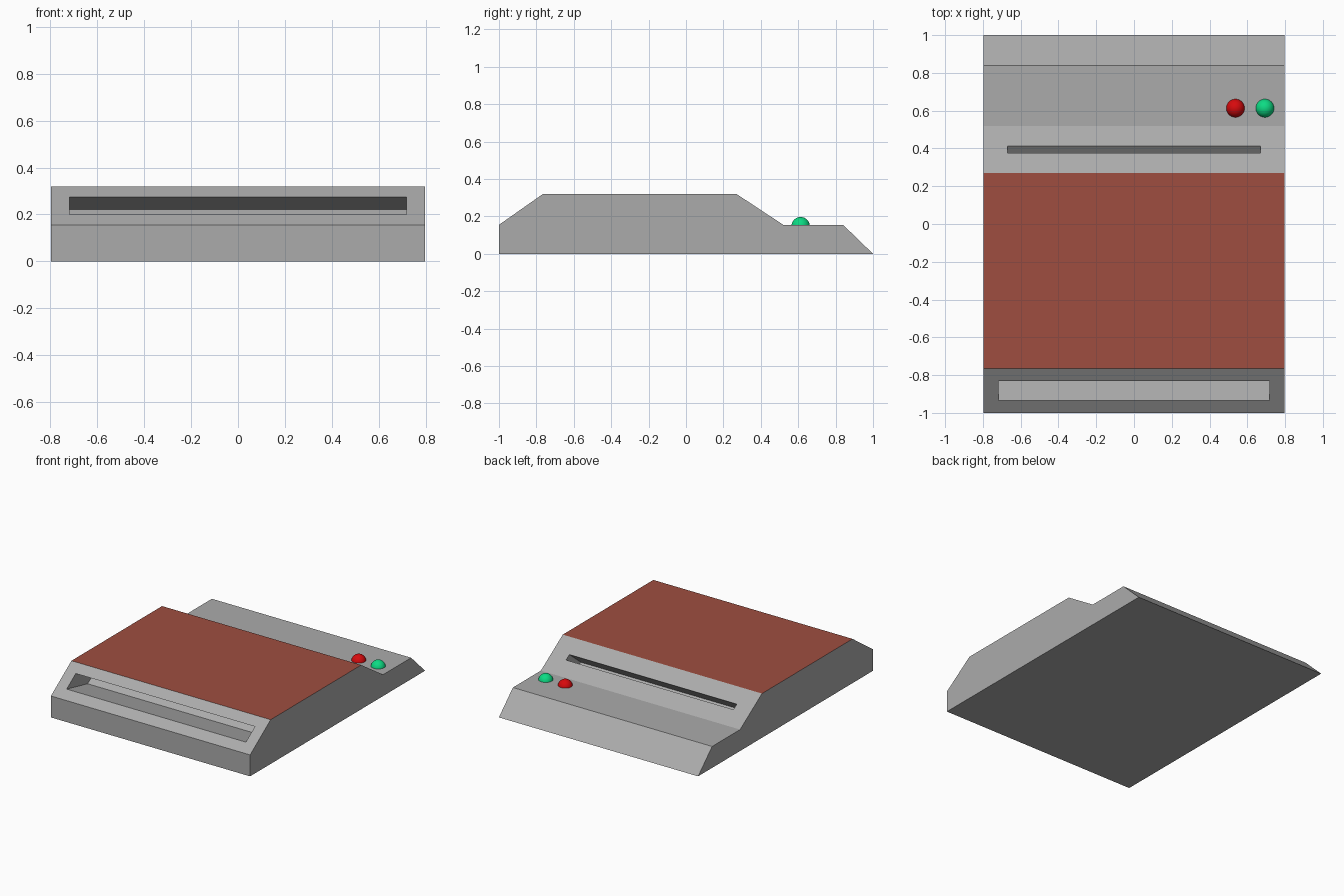
import bpy, bmesh
from mathutils import Vector

if "Cube" in bpy.data.objects:
    bpy.data.objects.remove(bpy.data.objects["Cube"])

HALF_W = 0.797
# side profile (y, z), starting at the bottom front corner
PROFILE = [(-1, 0), (-1, 0.155), (-0.765, 0.32), (0.27, 0.32),
           (0.52, 0.155), (0.84, 0.155), (1, 0)]


def material(name, rgb):
    mat = bpy.data.materials.new(name)
    mat.diffuse_color = (*rgb, 1)
    mat.use_nodes = True
    mat.node_tree.nodes["Principled BSDF"].inputs["Base Color"].default_value = mat.diffuse_color
    return mat


def cut_slot(bm, face, margin, depth):
    """Inset a sloped face and push the middle into the body."""
    bmesh.ops.inset_individual(bm, faces=[face], thickness=margin, use_even_offset=True)
    walls = bmesh.ops.extrude_discrete_faces(bm, faces=[face])
    bmesh.ops.translate(bm, verts=walls["faces"][0].verts, vec=Vector(depth))


# body: extruded profile
bm = bmesh.new()
start = bm.faces.new([bm.verts.new((-HALF_W, y, z)) for y, z in PROFILE])
ext = bmesh.ops.extrude_face_region(bm, geom=[start], use_keep_orig=True)
bmesh.ops.translate(bm, vec=(2 * HALF_W, 0, 0),
                    verts=[v for v in ext["geom"] if isinstance(v, bmesh.types.BMVert)])
bmesh.ops.recalc_face_normals(bm, faces=bm.faces)


def face_at(y, z):
    return min(bm.faces, key=lambda f: (f.calc_center_median() - Vector((0, y, z))).length)


# coloured top panel
front_slope = face_at(-0.88, 0.2375)
rear_slope = face_at(0.395, 0.2375)
face_at(-0.25, 0.32).material_index = 1

# front and rear slots
cut_slot(bm, front_slope, 0.08, (0, 0.24, -0.053))
cut_slot(bm, rear_slope, 0.127, (0, -0.13, -0.105))

mesh = bpy.data.meshes.new("body")
bm.to_mesh(mesh)
bm.free()
mesh.materials.append(material("body_grey", (0.41, 0.41, 0.41)))
mesh.materials.append(material("panel_red", (0.342, 0.076, 0.051)))
bpy.context.collection.objects.link(bpy.data.objects.new("body", mesh))

# indicator lights, half sunk into the rear deck
for name, x, rgb in (("red_light", 0.537, (0.68, 0.003, 0.004)),
                     ("green_light", 0.693, (0.004, 0.71, 0.23))):
    bpy.ops.mesh.primitive_uv_sphere_add(segments=32, ring_count=16, radius=0.049,
                                         location=(x, 0.613, 0.148))
    light = bpy.context.object
    light.name = name
    light.data.materials.append(material(name, rgb))
    bpy.ops.object.shade_smooth()
